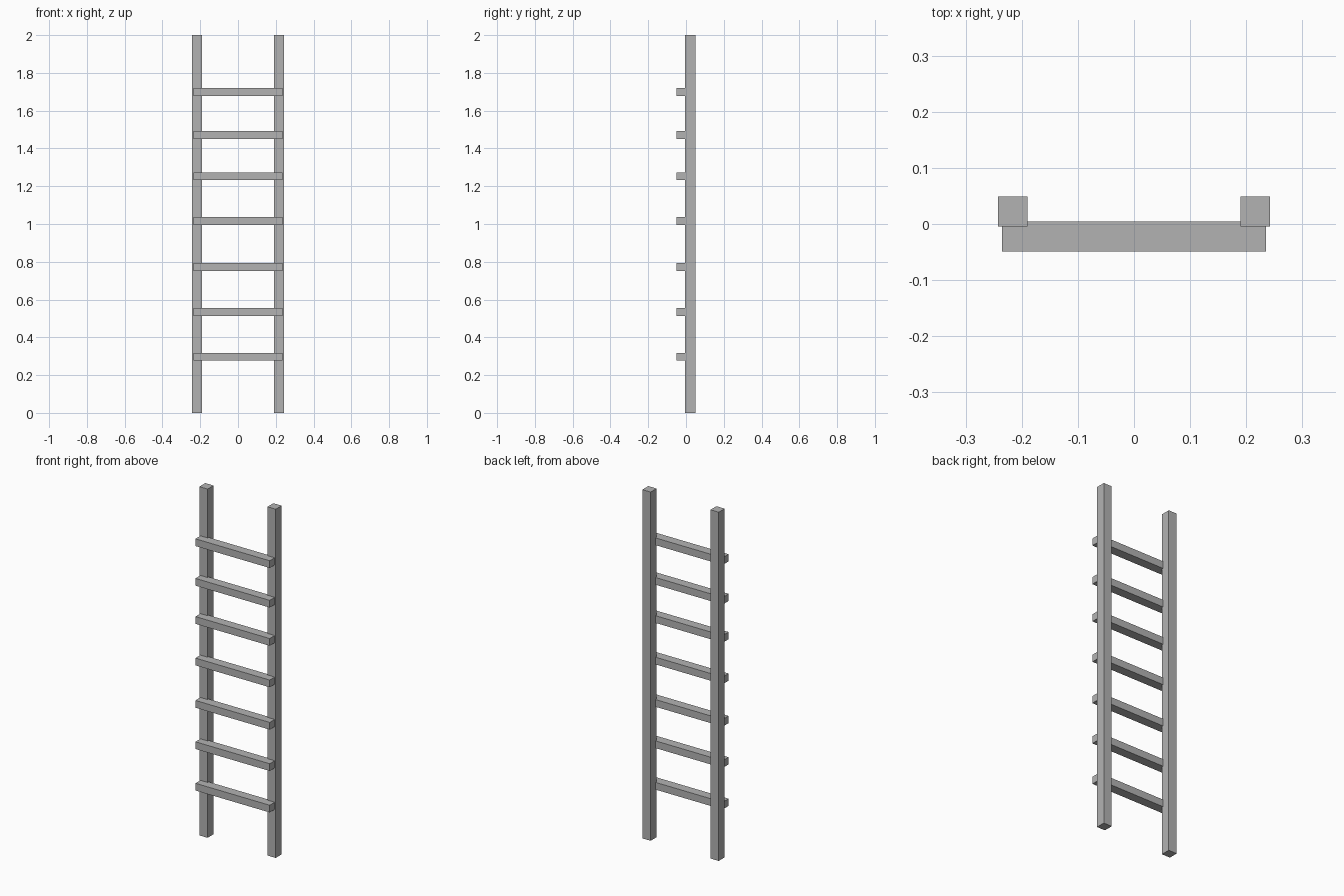
import bpy

# Remove the default cube
cube = bpy.data.objects.get("Cube")
if cube:
    bpy.data.objects.remove(cube, do_unlink=True)

# Single grey material
GREY = (0.45, 0.45, 0.45, 1.0)
grey = bpy.data.materials.new("plain grey")
grey.use_nodes = True
grey.diffuse_color = GREY
grey.node_tree.nodes["Principled BSDF"].inputs["Base Color"].default_value = GREY


def box(name, centre, size):
    bpy.ops.mesh.primitive_cube_add(size=1, location=centre)
    obj = bpy.context.object
    obj.name = name
    obj.scale = size
    bpy.ops.object.transform_apply(location=False, rotation=False, scale=True)
    obj.data.materials.append(grey)
    return obj


# Upright rails
for side, sign in (("left", 1), ("right", -1)):
    box(side + "_rail", (sign * 0.216, 0.0225, 1.0), (0.0525, 0.0535, 2.0))

# Rungs fixed to the front of the rails
for i, z in enumerate((0.297, 0.535, 0.772, 1.015, 1.253, 1.472, 1.699)):
    box(f"rung_{i + 1}", (0, -0.0225, z), (0.471, 0.0535, 0.0415))
